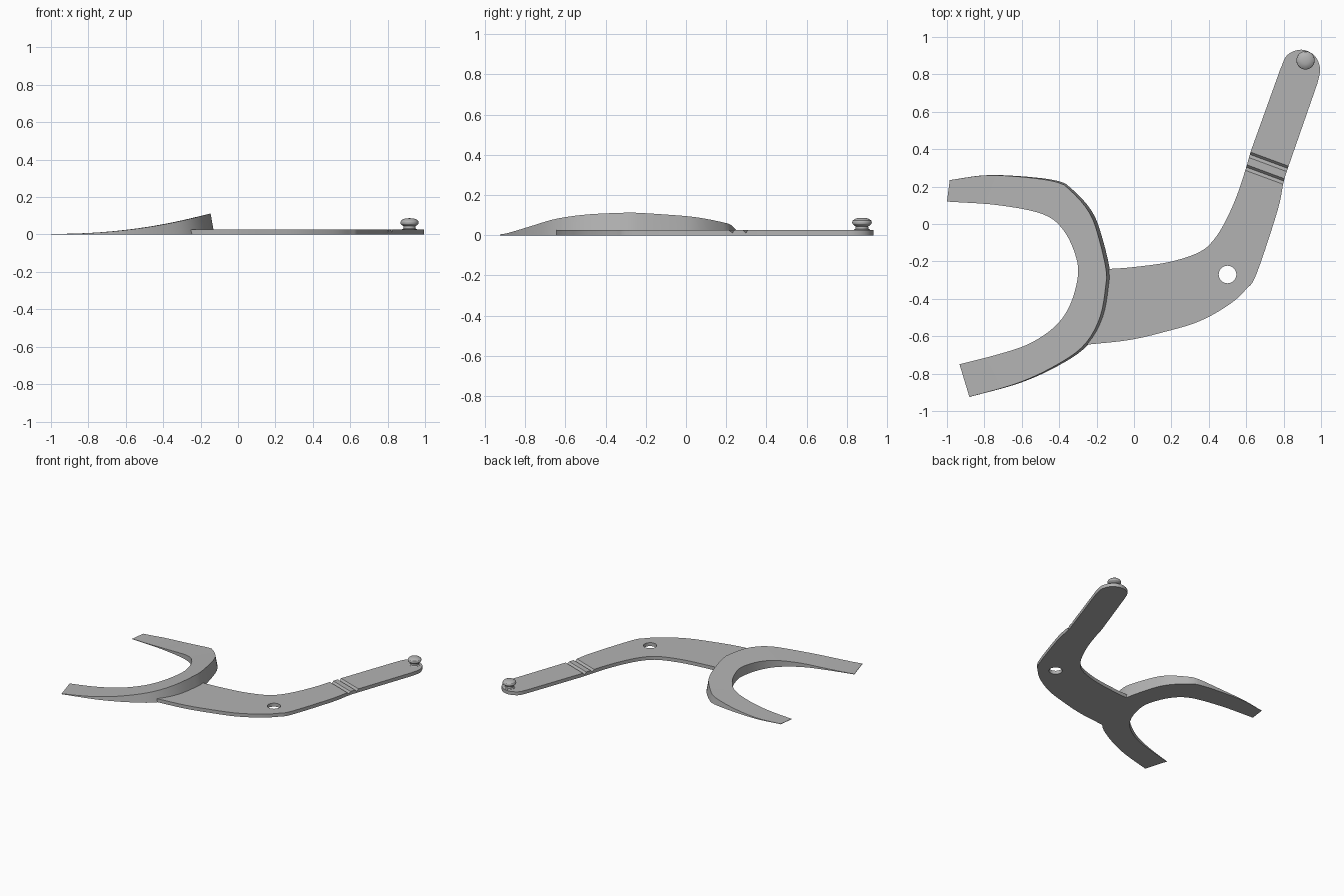
import bpy, bmesh, math
from mathutils import Vector

if "Cube" in bpy.data.objects:
    bpy.data.objects.remove(bpy.data.objects["Cube"])

grey = bpy.data.materials.new("plain_grey")
grey.use_nodes = True
COLOUR = (0.45, 0.45, 0.45, 1)
grey.diffuse_color = COLOUR
grey.node_tree.nodes["Principled BSDF"].inputs["Base Color"].default_value = COLOUR


def make(name, bm):
    """Turn a bmesh into a named object."""
    bmesh.ops.recalc_face_normals(bm, faces=bm.faces)
    mesh = bpy.data.meshes.new(name)
    bm.to_mesh(mesh)
    bm.free()
    ob = bpy.data.objects.new(name, mesh)
    bpy.context.collection.objects.link(ob)
    mesh.materials.append(grey)
    return ob


def smooth(ob):
    bpy.ops.object.select_all(action='DESELECT')
    ob.select_set(True)
    bpy.context.view_layer.objects.active = ob
    bpy.ops.object.shade_smooth_by_angle(angle=math.radians(30))


def spline(points, steps=5):
    """Smooth curve through the points."""
    p = [Vector(q) for q in points]
    p = [2 * p[0] - p[1]] + p + [2 * p[-1] - p[-2]]
    out = []
    for a, b, c, d in zip(p, p[1:], p[2:], p[3:]):
        for i in range(steps):
            t = i / steps
            out.append(b + 0.5 * t * (c - a + t * (2*a - 5*b + 4*c - d
                                                   + t * (3 * (b - c) + d - a))))
    return out + [p[-2]]


def resample(path, count):
    """Evenly spaced points along a path."""
    dist = [0]
    for a, b in zip(path, path[1:]):
        dist.append(dist[-1] + (b - a).length)
    out, k = [], 0
    for i in range(count):
        s = dist[-1] * i / (count - 1)
        while k < len(path) - 2 and dist[k + 1] < s:
            k += 1
        out.append(path[k].lerp(path[k + 1], (s - dist[k]) / (dist[k + 1] - dist[k])))
    return out


def prism(name, outline, z0, z1):
    bm = bmesh.new()
    face = bm.faces.new([bm.verts.new((x, y, z0)) for x, y in outline])
    ext = bmesh.ops.extrude_face_region(bm, geom=[face])
    verts = [v for v in ext["geom"] if isinstance(v, bmesh.types.BMVert)]
    bmesh.ops.translate(bm, verts=verts, vec=(0, 0, z1 - z0))
    return make(name, bm)


def cut(ob, cutter):
    cutter.hide_render = True
    mod = ob.modifiers.new("cut", 'BOOLEAN')
    mod.operation, mod.solver, mod.object = 'DIFFERENCE', 'EXACT', cutter
    bpy.ops.object.select_all(action='DESELECT')
    bpy.context.view_layer.objects.active = ob
    ob.select_set(True)
    bpy.ops.object.modifier_apply(modifier=mod.name)
    bpy.data.objects.remove(cutter)


# Curved fork, rising from its two tips to the middle
outer = [(-.985, .235), (-.757, .262), (-.425, .235), (-.32, .176), (-.22, .06),
         (-.168, -.08), (-.13, -.24), (-.13, -.32), (-.163, -.5), (-.25, -.65),
         (-.4, -.755), (-.61, -.85), (-.88, -.925)]
inner = [(-1, .12), (-.72, .1), (-.48, .05), (-.37, -.043), (-.307, -.187),
         (-.302, -.294), (-.345, -.44), (-.425, -.55), (-.56, -.64),
         (-.72, -.695), (-.933, -.75)]


def top(x):
    return 0.003 + 0.11 * (max(x + 1, 0) / 0.855) ** 2.2


bm = bmesh.new()
rings = []
for o, i in zip(resample(spline(outer), 56), resample(spline(inner), 56)):
    lean = o + (i - o).normalized() * 0.17 * top(o.x)
    rings.append([bm.verts.new(v) for v in ((*i, 0), (*o, 0), (*lean, top(lean.x)),
                                            (*i, top(i.x)))])
for a, b in zip(rings, rings[1:]):
    for k in range(4):
        n = (k + 1) % 4
        bm.faces.new((a[k], a[n], b[n], b[k]))
bm.faces.new(rings[0])
bm.faces.new(rings[-1])
smooth(make("fork", bm))

# Bent flat arm
THICK = 0.027
back_edge = [(-.25, -.245), (-.13, -.24), (0, -.23), (.19, -.203), (.35, -.15),
             (.43, -.08), (.495, .027), (.553, .16), (.596, .29), (.623, .385)]
round_end = [(.783, .83), (.82, .904), (.896, .932), (.965, .9), (.995, .83), (.98, .75)]
front_edge = [(.83, .32), (.8, .225), (.767, .07), (.655, -.267), (.6, -.348),
              (.51, -.43), (.35, -.52), (.163, -.577), (-.024, -.62), (-.25, -.645)]
arm = prism("arm", spline(back_edge) + spline(round_end) + spline(front_edge), 0, THICK)

# Round hole at the bend
circle = [(.5 + .047 * math.cos(a * math.pi / 20), -.27 + .047 * math.sin(a * math.pi / 20))
          for a in range(40)]
cut(arm, prism("hole_cutter", circle, -0.1, 0.1))

# Two V grooves across the arm
across, along = Vector((.94, -.347, 0)), Vector((.347, .94, 0))
for x, y in ((.725, .348), (.7, .282)):
    bm = bmesh.new()
    ends = []
    for side in (-.2, .2):
        c = Vector((x, y, THICK)) + across * side
        ends.append([bm.verts.new(c + along * u + Vector((0, 0, h)))
                     for u, h in ((.002, .004), (-.014, -.016), (-.036, .004))])
    bm.faces.new(ends[0])
    bm.faces.new(ends[1])
    for k in range(3):
        n = (k + 1) % 3
        bm.faces.new((ends[0][k], ends[0][n], ends[1][n], ends[1][k]))
    cut(arm, make("groove_cutter", bm))
smooth(arm)

# Turned knob at the end of the arm
profile = [(.04, .02), (.04, .028), (.032, .032), (.031, .044), (.04, .049), (.047, .056),
           (.049, .064), (.046, .073), (.036, .081), (.02, .086), (0, .087)]
bm = bmesh.new()
verts = [bm.verts.new((r, 0, z)) for r, z in profile]
edges = [bm.edges.new(pair) for pair in zip(verts, verts[1:])]
bmesh.ops.spin(bm, geom=verts + edges, cent=(0, 0, 0), axis=(0, 0, 1),
               angle=2 * math.pi, steps=32)
bmesh.ops.remove_doubles(bm, verts=bm.verts, dist=0.0005)
bmesh.ops.translate(bm, verts=bm.verts, vec=(.917, .875, 0))
smooth(make("knob", bm))
